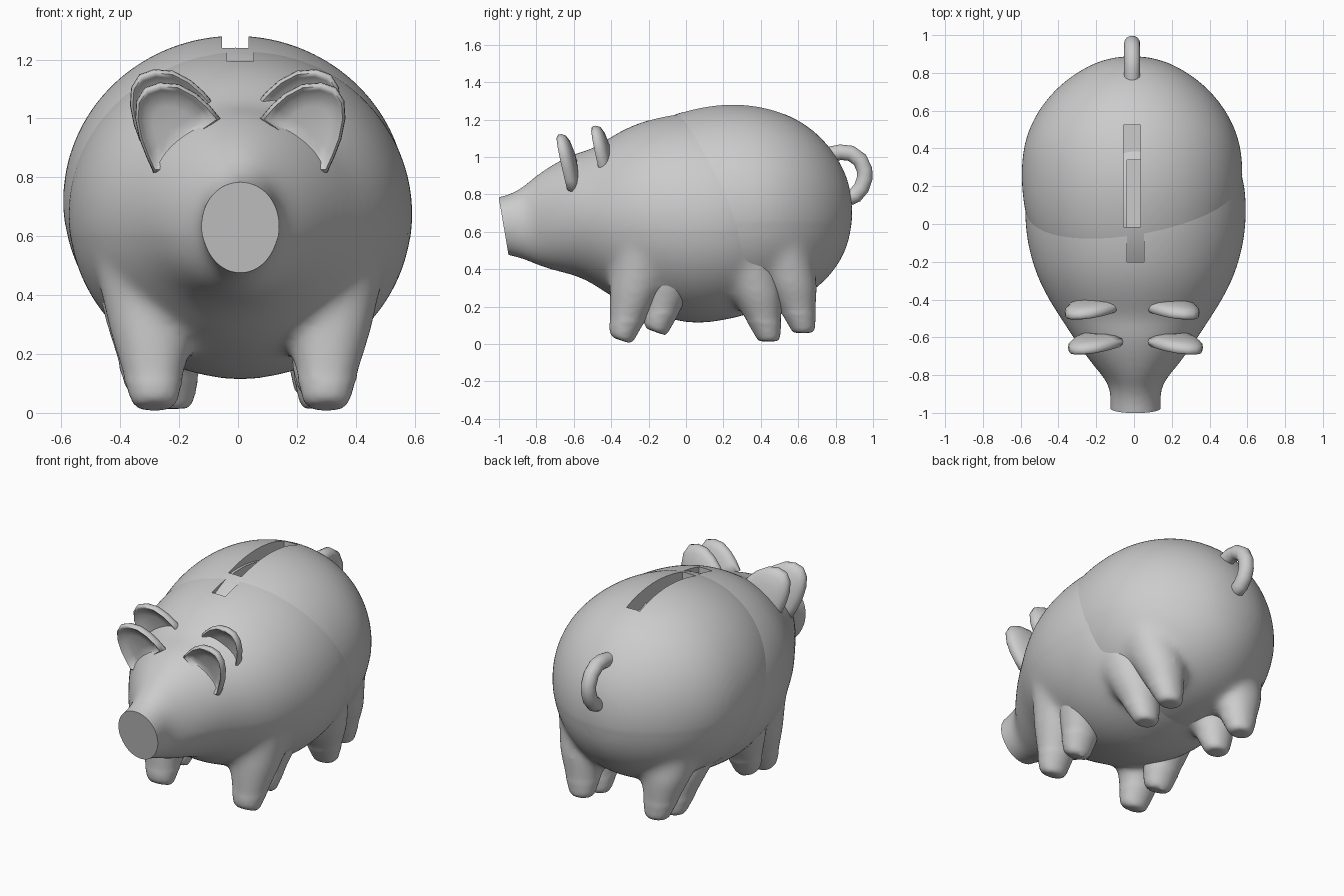
import bpy, bmesh
from math import cos, sin, pi, radians

if "Cube" in bpy.data.objects:
    bpy.data.objects.remove(bpy.data.objects["Cube"])


def smooth(ob, angle=40):
    bpy.ops.object.select_all(action='DESELECT')
    ob.select_set(True)
    bpy.context.view_layer.objects.active = ob
    bpy.ops.object.shade_smooth_by_angle(angle=radians(angle))


def skin(name, rings, angle=40):
    """Closed skin through rings of equal point count."""
    bm = bmesh.new()
    loops = [[bm.verts.new(p) for p in r] for r in rings]
    n = len(loops[0])
    for a, b in zip(loops, loops[1:]):
        for i in range(n):
            j = (i + 1) % n
            bm.faces.new((a[i], a[j], b[j], b[i]))
    bm.faces.new(loops[0][::-1])
    bm.faces.new(loops[-1])
    bmesh.ops.recalc_face_normals(bm, faces=bm.faces)
    me = bpy.data.meshes.new(name)
    bm.to_mesh(me)
    bm.free()
    ob = bpy.data.objects.new(name, me)
    bpy.context.collection.objects.link(ob)
    smooth(ob, angle)
    return ob


def apply(ob, kind, **settings):
    m = ob.modifiers.new("mod", kind)
    for key, value in settings.items():
        setattr(m, key, value)
    bpy.context.view_layer.update()
    bpy.context.view_layer.objects.active = ob
    bpy.ops.object.modifier_apply(modifier=m.name)


# body sections: y, top z, bottom z, half width
SECTIONS = [
    (-1.09, .775, .485, .135), (-0.975, .785, .48, .133), (-0.88, .83, .455, .132),
    (-0.82, .885, .43, .16), (-0.73, .95, .395, .24),
    (-0.6, 1.02, .37, .33), (-0.5, 1.04, .325, .395),
    (-0.4, 1.11, .25, .46), (-0.27, 1.18, .19, .527),
    (-0.1, 1.225, .13, .575), (0.05, 1.242, .107, .588),
    (0.2, 1.23, .123, .582), (0.33, 1.195, .155, .545),
    (0.45, 1.135, .205, .475), (0.55, 1.05, .28, .385),
    (0.63, .945, .375, .275), (0.685, .83, .485, .16),
    (0.704, .70, .61, .045)]

# leg rings: x, y, z, radius x, radius y, tilt
FRONT_LEG = [(.292, -.345, .018, .06, .05, -.35), (.292, -.345, .038, .08, .066, -.35),
             (.30, -.27, .28, .148, .142, 0), (.31, -.22, .5, .185, .18, 0)]
REAR_LEG = [(.255, .44, .014, .06, .055, 0), (.255, .44, .034, .077, .066, 0),
            (.275, .38, .26, .145, .14, 0), (.295, .30, .5, .18, .18, 0)]

# ear outline in x, z
EAR = [(.067, 1.0), (.105, 1.045), (.15, 1.085), (.21, 1.117), (.275, 1.122),
       (.325, 1.105), (.353, 1.06), (.357, 1.0), (.343, .93), (.32, .87),
       (.295, .815), (.275, .815), (.23, .86), (.17, .92), (.11, .97)]

# tail centre line in y, z
TAIL = [(.57, .965), (.64, .98), (.695, .975), (.745, .94), (.77, .885),
        (.77, .84), (.753, .79), (.72, .75), (.69, .738)]


def barrel(name, off, n=28):
    rings = []
    for y, top, bot, w in SECTIONS:
        c, h = (top + bot) / 2, (top - bot) / 2 * 1.006
        rings.append([(off[0] + 1.006 * w * cos(2 * pi * i / n), off[1] + y,
                       off[2] + c + h * sin(2 * pi * i / n)) for i in range(n)])
    ob = skin(name, rings)
    apply(ob, 'SUBSURF', levels=2)
    return ob


def leg(rows, side, dx, off):
    n = 16
    return skin("leg", [[(off[0] + dx + side * x + rx * cos(2 * pi * i / n),
                          off[1] + y + ry * sin(2 * pi * i / n),
                          off[2] + z + tilt * ry * sin(2 * pi * i / n))
                         for i in range(n)] for x, y, z, rx, ry, tilt in rows])


def body(tag, off):
    ob = barrel("body_with_legs_" + tag, off)
    # legs melted into the belly
    legs = [leg(rows, s, dx, off) for s in (1, -1)
            for rows, dx in ((FRONT_LEG, 0), (REAR_LEG, .02))]
    bpy.ops.object.select_all(action='DESELECT')
    for o in legs + [ob]:
        o.select_set(True)
    bpy.context.view_layer.objects.active = ob
    bpy.ops.object.join()
    apply(ob, 'REMESH', mode='VOXEL', voxel_size=.016)
    bm = bmesh.new()
    bm.from_mesh(ob.data)
    joints = [v for v in bm.verts if .12 < v.co.z - off[2] < .6]
    for count, verts in ((3, list(bm.verts)), (18, joints)):
        for _ in range(count):
            bmesh.ops.smooth_vert(bm, verts=verts, factor=.5,
                                  use_axis_x=True, use_axis_y=True, use_axis_z=True)
    # flat slanted snout
    cut = bmesh.ops.bisect_plane(
        bm, geom=bm.verts[:] + bm.edges[:] + bm.faces[:], clear_outer=True,
        plane_co=(0, off[1] - .975, off[2] + .63), plane_no=(0, -1, -.17))
    edges = [e for e in cut["geom_cut"] if isinstance(e, bmesh.types.BMEdge)]
    bmesh.ops.holes_fill(bm, edges=edges, sides=0)
    bmesh.ops.recalc_face_normals(bm, faces=bm.faces)
    bm.to_mesh(ob.data)
    bm.free()
    # coin slot
    bpy.ops.mesh.primitive_cube_add(size=1, location=(off[0], off[1] + .07, off[2] + 1.25))
    cutter = bpy.context.object
    cutter.name = "slot_cutter"
    cutter.scale = (.09, .54, .26)
    cutter.hide_render = True
    apply(ob, 'BOOLEAN', operation='DIFFERENCE', solver='EXACT', object=cutter)
    bpy.data.objects.remove(cutter)
    smooth(ob, 45)


def ear(name, side, off):
    cx, cz = .235, .96
    # scale about the centre, depth: hollow front, rounded rim, domed back
    layers = [(.1, .005), (.5, .002), (.75, -.006), (.84, -.022), (.92, -.032),
              (.985, -.022), (1, -.005), (.97, .012), (.8, .028), (.5, .038), (.1, .042)]
    rings = []
    for s, d in layers:
        ring = []
        for x, z in EAR:
            px, pz = cx + (x - cx) * s, cz + (z - cz) * s
            ring.append((off[0] + side * px,
                         off[1] - .625 + d - .2 * (pz - .96) - .1 * (px - .235),
                         off[2] + pz))
        rings.append(ring)
    skin(name, rings, 80)


def tail(name, off):
    r, n = .043, 14
    rings = []
    last = len(TAIL) - 1
    for k, (y, z) in enumerate(TAIL):
        a, b = TAIL[max(k - 1, 0)], TAIL[min(k + 1, last)]
        ty, tz = b[0] - a[0], b[1] - a[1]
        l = (ty * ty + tz * tz) ** .5
        ty, tz = ty / l, tz / l
        # rounded tip
        caps = [(0, 1)] if k < last else [(0, 1), (.01, .88), (.018, .58), (.02, .2)]
        for fwd, s in caps:
            rings.append([(off[0] + r * s * cos(2 * pi * i / n),
                           off[1] + y + ty * fwd - tz * r * s * sin(2 * pi * i / n),
                           off[2] + z + tz * fwd + ty * r * s * sin(2 * pi * i / n))
                          for i in range(n)])
    skin(name, rings, 80)


# two overlapping copies of the animal, one shifted back and up
for tag, off in (("forward", (.008, 0, 0)), ("rearward", (-.01, .185, .045))):
    body(tag, off)
    tail("tail_" + tag, off)
    for side, s in ((1, "right"), (-1, "left")):
        ear(f"ear_{s}_{tag}", side, off)
